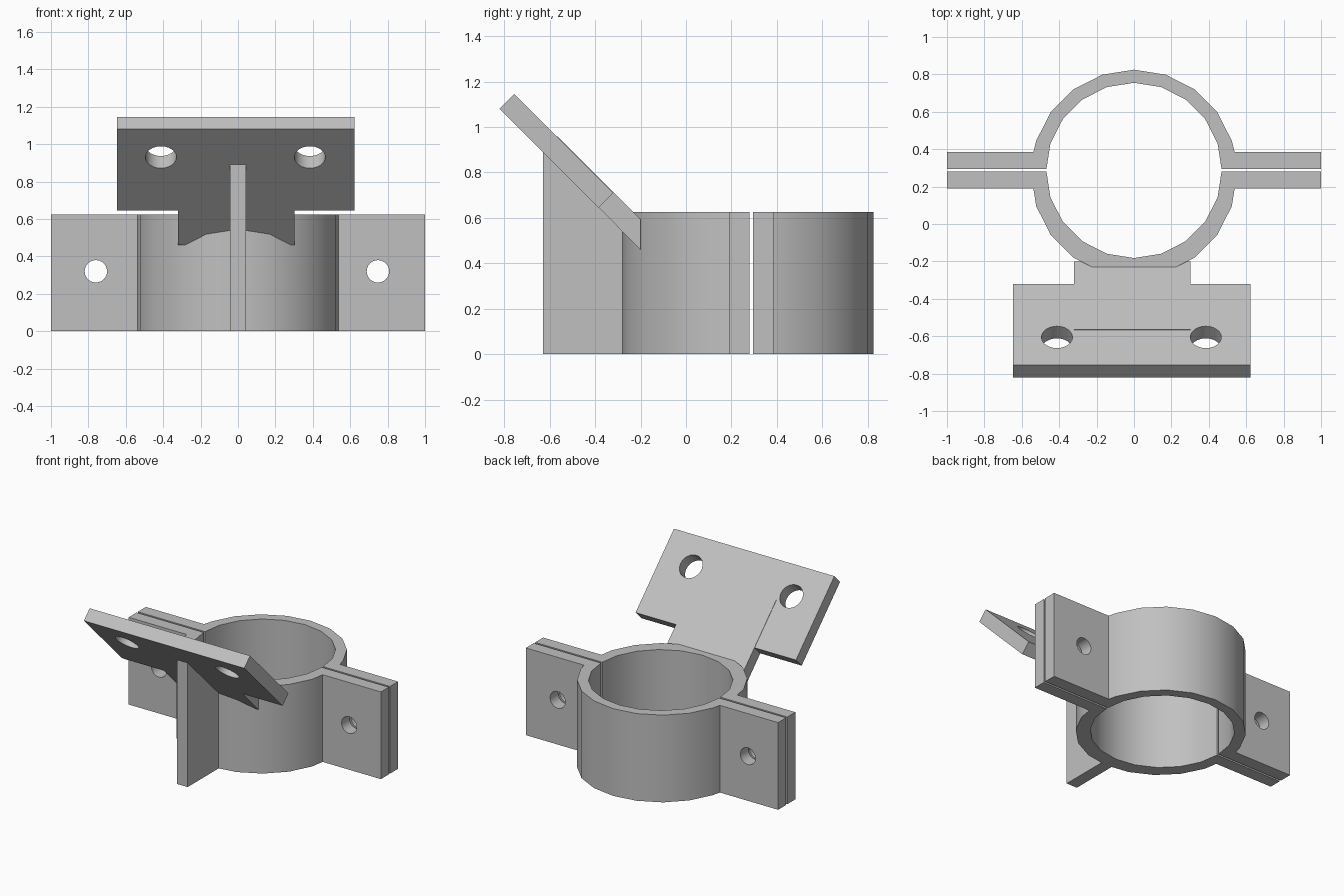
import bpy, bmesh
from math import sin, cos, pi, radians
from mathutils import Vector

cube = bpy.data.objects.get("Cube")
if cube:
    bpy.data.objects.remove(cube)

GREY = (0.53, 0.53, 0.53, 1)
grey = bpy.data.materials.new("plain grey")
grey.use_nodes = True
grey.diffuse_color = GREY
grey.node_tree.nodes["Principled BSDF"].inputs["Base Color"].default_value = GREY

HEIGHT = 0.625


def prism(name, points, start, end):
    """Extrude a closed outline of 3D points from offset start to offset end."""
    bm = bmesh.new()
    start, end = Vector(start), Vector(end)
    face = bm.faces.new([bm.verts.new(Vector(p) + start) for p in points])
    new = bmesh.ops.extrude_face_region(bm, geom=[face])["geom"]
    moved = [v for v in new if isinstance(v, bmesh.types.BMVert)]
    bmesh.ops.translate(bm, verts=moved, vec=end - start)
    bmesh.ops.recalc_face_normals(bm, faces=bm.faces)
    mesh = bpy.data.meshes.new(name)
    bm.to_mesh(mesh)
    bm.free()
    obj = bpy.data.objects.new(name, mesh)
    bpy.context.collection.objects.link(obj)
    mesh.materials.append(grey)
    return obj


def drill(obj, centre, radius, tilt):
    """Cut a round hole whose axis is z turned about x by tilt."""
    bpy.ops.mesh.primitive_cylinder_add(vertices=24, radius=radius, depth=0.4,
                                        location=centre, rotation=(tilt, 0, 0))
    cutter = bpy.context.object
    cutter.hide_render = True
    cutter.data.materials.append(grey)
    mod = obj.modifiers.new("hole", "BOOLEAN")
    mod.operation, mod.solver, mod.object = "DIFFERENCE", "EXACT", cutter
    bpy.ops.object.select_all(action="DESELECT")
    obj.select_set(True)
    bpy.context.view_layer.objects.active = obj
    bpy.ops.object.modifier_apply(modifier=mod.name)
    bpy.data.objects.remove(cutter)


def smooth(obj):
    bpy.ops.object.select_all(action="DESELECT")
    obj.select_set(True)
    bpy.context.view_layer.objects.active = obj
    bpy.ops.object.shade_smooth_by_angle(angle=radians(30))


def clamp_half(name, side, outer_y, inner_y, split, flange):
    """Half ring with a bolt flange at each end; side is +1 back, -1 front."""
    steps = [radians(18 * i) for i in range(-4, 5)]
    outer = [(0.55 * sin(a), outer_y + side * 0.55 * cos(a), 0) for a in steps]
    inner = [(0.47 * sin(a), inner_y + side * 0.47 * cos(a), 0) for a in steps]
    outline = [(-0.468, split, 0), (-1, split, 0), (-1, flange, 0), (-0.538, flange, 0)]
    outline += outer
    outline += [(0.538, flange, 0), (1, flange, 0), (1, split, 0), (0.468, split, 0)]
    outline += inner[::-1]
    half = prism(name, outline, (0, 0, 0), (0, 0, HEIGHT))
    for x in (-0.76, 0.748):
        drill(half, (x, (split + flange) / 2, 0.32), 0.06, pi / 2)
    smooth(half)


# Two halves of the pipe clamp
clamp_half("front_clamp_half", -1, 0.265, 0.288, 0.28, 0.19)
clamp_half("back_clamp_half", 1, 0.275, 0.285, 0.294, 0.385)

# Sloping mounting plate with two holes
plate = prism("mounting_plate",
              [(0, -0.82, 1.08), (0, -0.755, 1.145), (0, -0.32, 0.71), (0, -0.385, 0.645)],
              (-0.648, 0, 0), (0.624, 0, 0))
for x in (-0.412, 0.384):
    drill(plate, (x, -0.64, 0.96), 0.083, -pi / 4)
smooth(plate)

# Neck joining the plate to the clamp
prism("plate_neck",
      [(0, -0.2, 0.46), (0, -0.2, 0.594), (0, -0.565, 0.959), (0, -0.6, 0.92),
       (0, -0.55, 0.812)],
      (-0.32, 0, 0), (0.302, 0, 0))

# Upright rib under the plate
prism("support_rib",
      [(0, -0.63, 0), (0, -0.25, 0), (0, -0.25, 0.53), (0, -0.63, 0.91)],
      (-0.044, 0, 0), (0.042, 0, 0))
